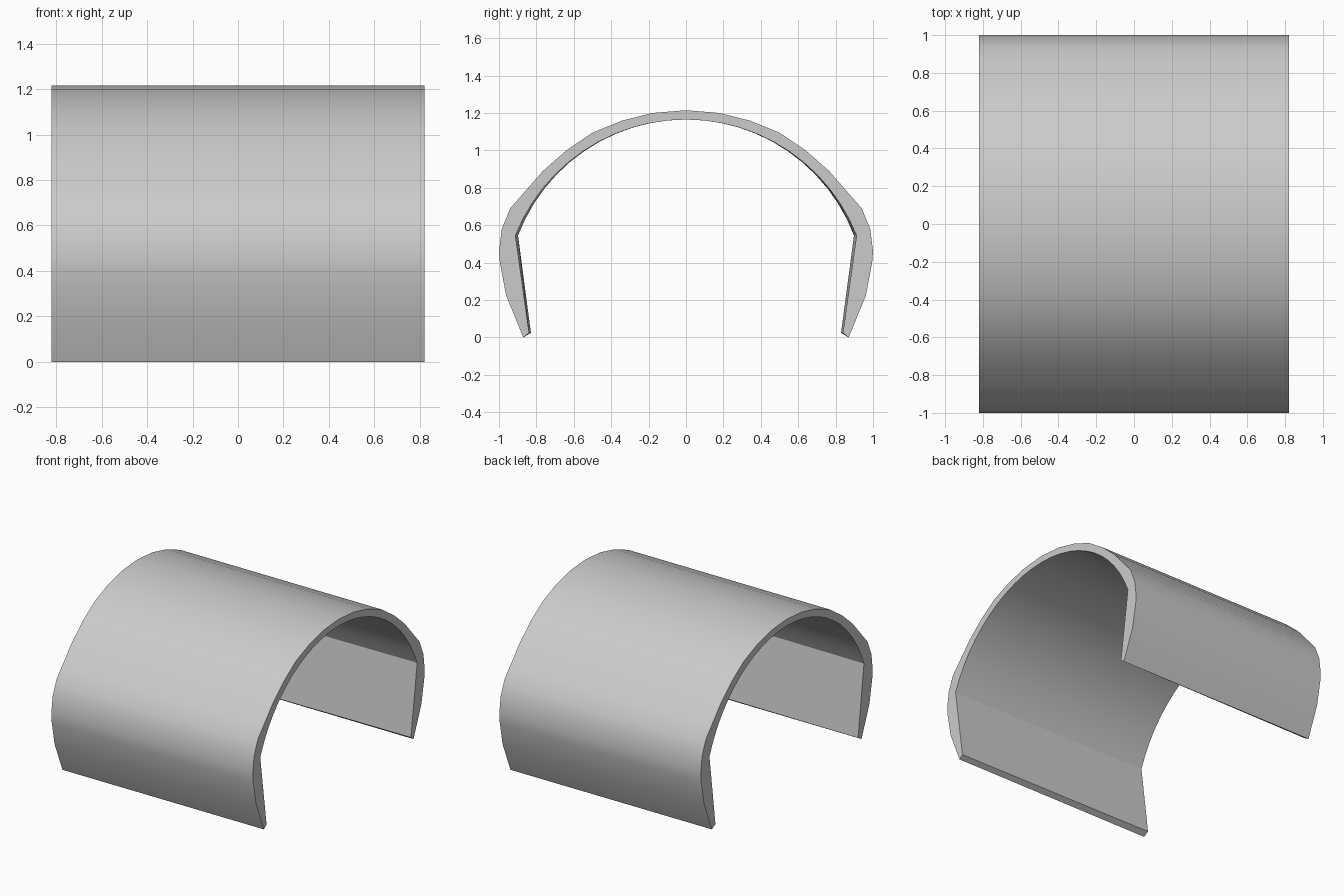
import bpy, bmesh, math

cube = bpy.data.objects.get("Cube")
if cube:
    bpy.data.objects.remove(cube, do_unlink=True)

HALF_LENGTH = 0.82

# Outer half profile (y, z), from the crown down to the foot
outer = [(0, 1.215), (0.18, 1.2), (0.34, 1.16), (0.5, 1.095), (0.64, 1.0),
         (0.765, 0.89), (0.87, 0.77), (0.94, 0.69), (0.985, 0.58),
         (1.0, 0.46), (0.995, 0.4), (0.962, 0.225), (0.87, 0)]


# Inner half profile: an arc, then a straight leg leaning inward
def inner_profile(half_width, foot):
    drop = 1.165 - 0.545
    radius = (half_width ** 2 + drop ** 2) / (2 * drop)
    sweep = math.asin(half_width / radius)
    arc = [(radius * math.sin(sweep * i / 12),
            1.165 - radius * (1 - math.cos(sweep * i / 12))) for i in range(13)]
    return arc + [(foot, 0.024)]


# Closed cross-section: outer curve one way, inner curve back
def section(half_width, foot):
    inner = inner_profile(half_width, foot)
    ring = [(-y, z) for y, z in reversed(outer)] + outer[1:]
    ring += list(reversed(inner)) + [(-y, z) for y, z in inner[1:]]
    return ring


# The inside is slightly narrower at the right end
bm = bmesh.new()
ends = []
for x, half_width, foot in ((-HALF_LENGTH, 0.898, 0.829), (HALF_LENGTH, 0.912, 0.839)):
    ends.append([bm.verts.new((x, y, z)) for y, z in section(half_width, foot)])
right, left = ends
count = len(right)
for i in range(count):
    j = (i + 1) % count
    bm.faces.new((right[i], right[j], left[j], left[i]))
bm.faces.new(right)
bm.faces.new(left)
bmesh.ops.recalc_face_normals(bm, faces=bm.faces)

mesh = bpy.data.meshes.new("arched_shell")
bm.to_mesh(mesh)
bm.free()
shell = bpy.data.objects.new("arched_shell", mesh)
bpy.context.collection.objects.link(shell)

# Plain grey finish
grey = bpy.data.materials.new("light_grey")
grey.use_nodes = True
colour = (0.6, 0.6, 0.6, 1)
grey.diffuse_color = colour
grey.node_tree.nodes["Principled BSDF"].inputs["Base Color"].default_value = colour
mesh.materials.append(grey)

# Smooth curve with crisp rims and leg creases
bpy.ops.object.select_all(action='DESELECT')
shell.select_set(True)
bpy.context.view_layer.objects.active = shell
bpy.ops.object.shade_smooth_by_angle(angle=math.radians(25))
